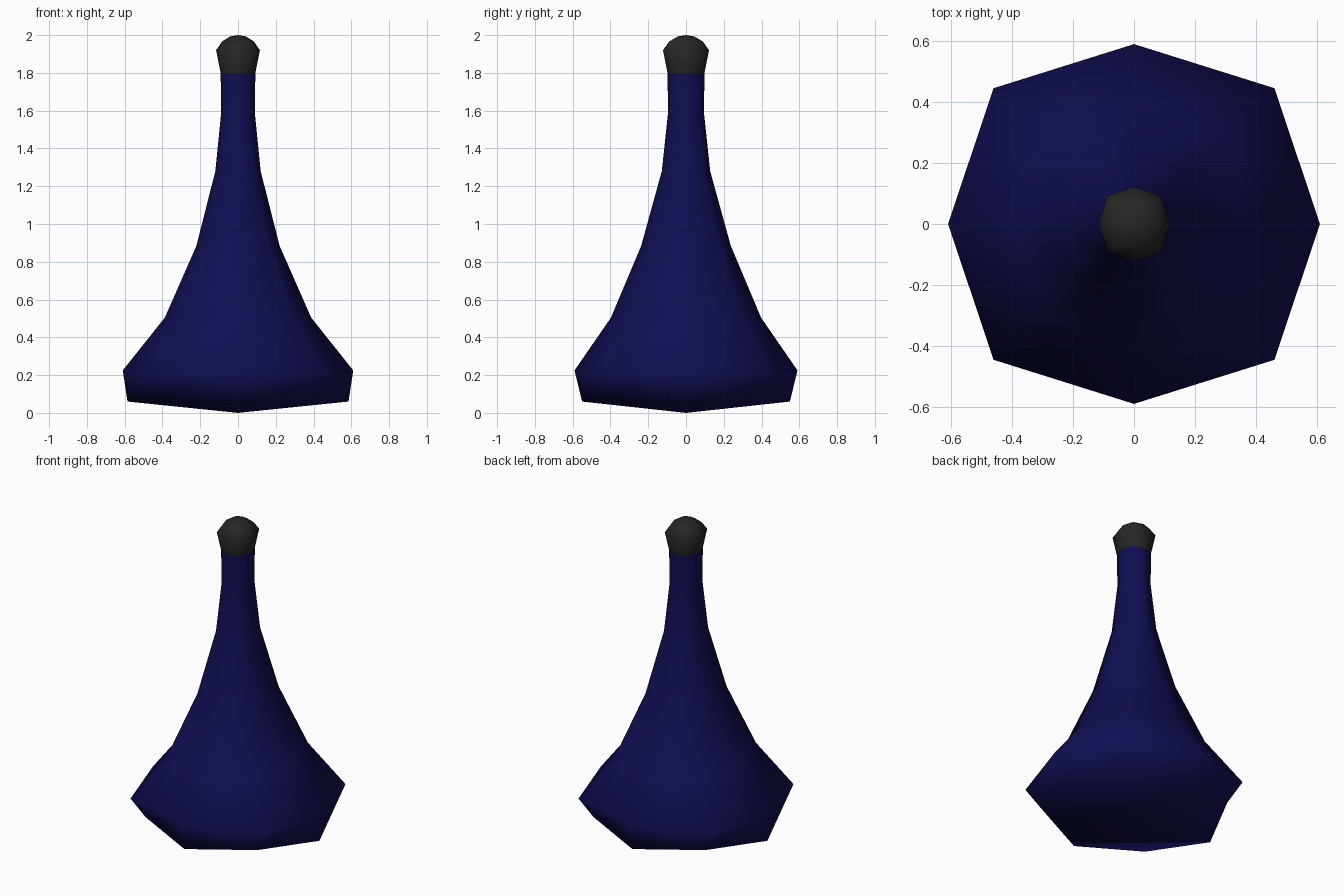
import bpy
import bmesh

cube = bpy.data.objects.get("Cube")
if cube:
    bpy.data.objects.remove(cube, do_unlink=True)

# The eight corners of every cross-section, as sign pairs
CORNERS = [(1, 0), (1, 1), (0, 1), (-1, 1), (-1, 0), (-1, -1), (0, -1), (1, -1)]
DIAGONAL = 0.755


def make_material(name, color):
    mat = bpy.data.materials.new(name)
    mat.use_nodes = True
    mat.diffuse_color = color
    mat.node_tree.nodes["Principled BSDF"].inputs["Base Color"].default_value = color
    return mat


def add_ring(bm, rx, ry, z, diagonal=DIAGONAL, diagonal_z=None):
    ring = []
    for sx, sy in CORNERS:
        corner = sx != 0 and sy != 0
        k = diagonal if corner else 1
        height = diagonal_z if corner and diagonal_z is not None else z
        ring.append(bm.verts.new((sx * rx * k, sy * ry * k, height)))
    return ring


def bridge(bm, rings):
    for low, high in zip(rings, rings[1:]):
        for i in range(8):
            j = (i + 1) % 8
            bm.faces.new((low[i], low[j], high[j], high[i]))


def finish(bm, name, mat):
    for face in bm.faces:
        face.smooth = True
    mesh = bpy.data.meshes.new(name)
    bm.to_mesh(mesh)
    bm.free()
    mesh.materials.append(mat)
    obj = bpy.data.objects.new(name, mesh)
    bpy.context.collection.objects.link(obj)
    return obj


# Flask body: wide belly tapering into a long neck
bm = bmesh.new()
rings = [add_ring(bm, 0.585, 0.55, 0.06, 0.685, 0.094)]
for section in [(0.61, 0.59, 0.225), (0.387, 0.397, 0.505), (0.22, 0.237, 0.885),
                (0.12, 0.128, 1.28), (0.089, 0.095, 1.59), (0.092, 0.098, 1.8)]:
    rings.append(add_ring(bm, *section))
bridge(bm, rings)

# Shallow pointed underside made of four panels
base = rings[0]
center = bm.verts.new((0, 0, 0))
for k in range(0, 8, 2):
    bm.faces.new((base[(k + 2) % 8], base[k + 1], base[k], center))
finish(bm, "flask_body", make_material("deep blue glass", (0.0052, 0.0045, 0.085, 1)))

# Stopper: flared plug with a rounded top
bm = bmesh.new()
rings = [add_ring(bm, *section) for section in
         [(0.092, 0.098, 1.8), (0.116, 0.122, 1.92),
          (0.085, 0.089, 1.966), (0.042, 0.044, 1.993)]]
bridge(bm, rings)
tip = bm.verts.new((0, 0, 2))
for i in range(8):
    bm.faces.new((rings[-1][i], rings[-1][(i + 1) % 8], tip))
finish(bm, "stopper", make_material("charcoal stopper", (0.019, 0.019, 0.018, 1)))
